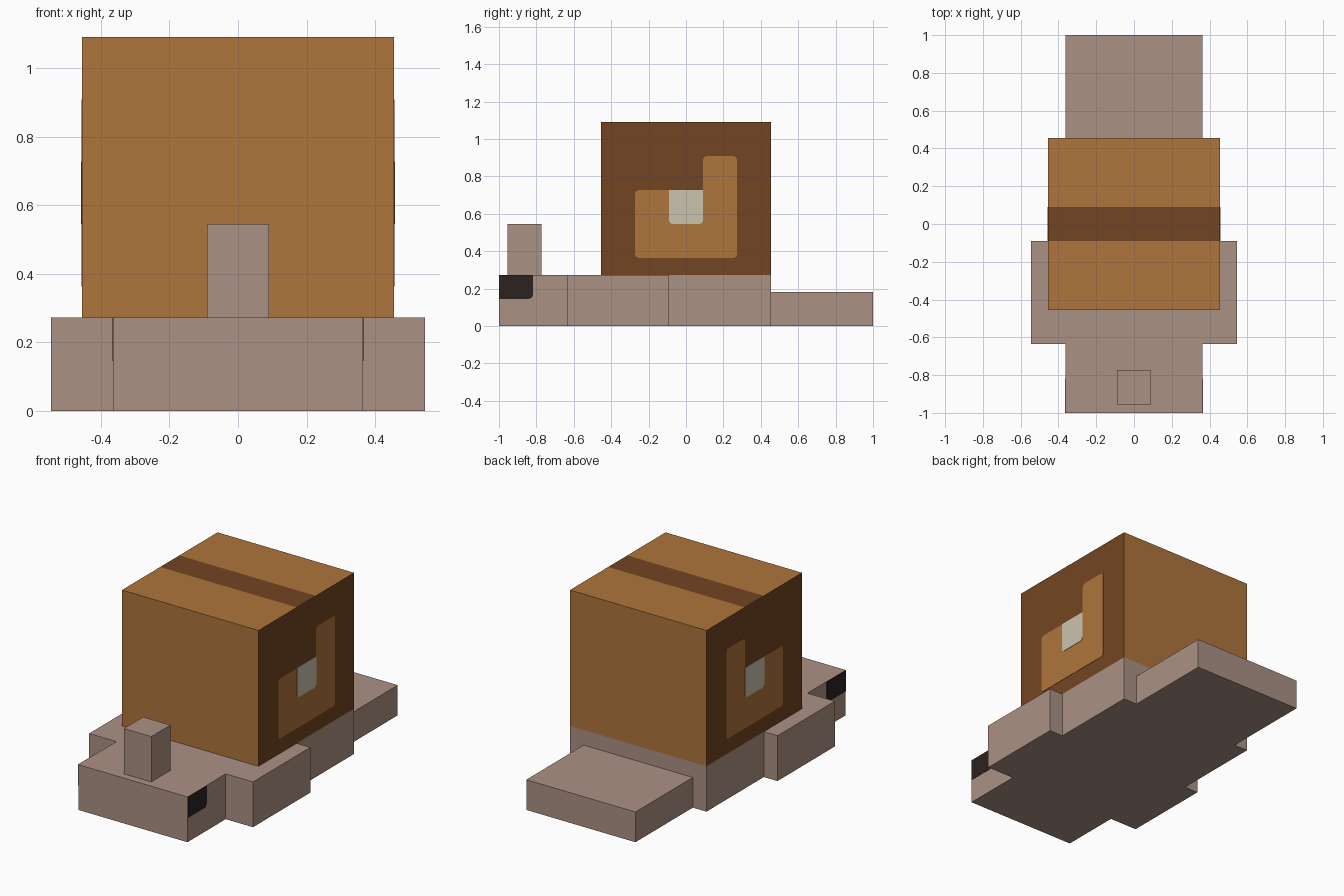
import bpy, bmesh

U = 1 / 11  # everything sits on an eleven-step grid

if "Cube" in bpy.data.objects:
    bpy.data.objects.remove(bpy.data.objects["Cube"], do_unlink=True)


def material(name, rgb):
    linear = [((c / 255 + 0.055) / 1.055) ** 2.4 for c in rgb]
    mat = bpy.data.materials.new(name)
    mat.use_nodes = True
    mat.diffuse_color = (*linear, 1)
    bsdf = next(n for n in mat.node_tree.nodes if n.type == 'BSDF_PRINCIPLED')
    bsdf.inputs["Base Color"].default_value = (*linear, 1)
    return mat


SKIN = material("pinkish grey skin", (171, 145, 132))
TAN = material("tan shell", (175, 117, 60))
BROWN = material("dark brown shell", (115, 69, 34))
CREAM = material("cream spiral centre", (203, 195, 174))
BLACK = material("black eye", (44, 34, 33))


def add_object(name, bm, *mats):
    bmesh.ops.recalc_face_normals(bm, faces=bm.faces)
    mesh = bpy.data.meshes.new(name)
    bm.to_mesh(mesh)
    bm.free()
    for mat in mats:
        mesh.materials.append(mat)
    obj = bpy.data.objects.new(name, mesh)
    bpy.context.collection.objects.link(obj)
    return obj


def box_mesh(x, y, z):
    """Box from (low, high) grid ranges."""
    bm = bmesh.new()
    bmesh.ops.create_cube(bm, size=1)
    for v in bm.verts:
        v.co = [(lo if c < 0 else hi) * U for c, (lo, hi) in zip(v.co, (x, y, z))]
    return bm


def prism_mesh(points, direction, rounded=()):
    """Extruded outline, with the listed corners rounded."""
    bm = bmesh.new()
    verts = [bm.verts.new(p) for p in points]
    bm.faces.new(verts)
    if rounded:
        bmesh.ops.bevel(bm, geom=[verts[i] for i in rounded], offset=0.022,
                        segments=4, profile=0.5, affect='VERTICES')
    caps = bmesh.ops.extrude_face_region(bm, geom=bm.faces[:])["geom"]
    bmesh.ops.translate(bm, vec=direction,
                        verts=[g for g in caps if isinstance(g, bmesh.types.BMVert)])
    return bm


# Body: stepped outline, mirrored across the middle
half = [(4, -11), (4, -7), (6, -7), (6, -1), (5, -1), (5, 5)]
outline = half + [(-x, y) for x, y in reversed(half)]
add_object("body", prism_mesh([(x * U, y * U, 0) for x, y in outline], (0, 0, 3 * U)), SKIN)

# Tail and feeler
add_object("tail", box_mesh((-4, 4), (5, 11), (0, 2)), SKIN)
add_object("feeler", box_mesh((-1, 1), (-10.5, -8.5), (3, 6)), SKIN)

# Shell: dark sides and a dark band cut across the top
bm = box_mesh((-5, 5), (-5, 5), (3, 12))
for y in (-U, U):
    bmesh.ops.bisect_plane(bm, geom=bm.verts[:] + bm.edges[:] + bm.faces[:],
                           plane_co=(0, y, 0), plane_no=(0, 1, 0))
bm.normal_update()
for f in bm.faces:
    band = f.normal.z > 0.5 and abs(f.calc_center_median().y) < U
    f.material_index = int(abs(f.normal.x) > 0.5 or band)
add_object("shell", bm, TAN, BROWN)


def side_plate(name, side, x, depth, outline, rounded, mat):
    points = [(side * x * U, y * U, z * U) for y, z in outline]
    add_object(f"{name}_{'left' if side > 0 else 'right'}",
               prism_mesh(points, (side * depth, 0, 0), rounded), mat)


# Painted spiral and eye on both sides
spiral = [(-3, 4), (3, 4), (3, 10), (1, 10), (1, 8), (-3, 8)]
centre = [(-1, 6), (1, 6), (1, 8), (-1, 8)]
eye = [(-11, 1.6), (-9, 1.6), (-9, 3), (-11, 3)]
for side in (1, -1):
    side_plate("spiral", side, 5, 0.002, spiral, (0, 1, 2, 3, 5), TAN)
    side_plate("spiral_centre", side, 5, 0.004, centre, (0, 1), CREAM)
    side_plate("eye", side, 4, 0.002, eye, (1,), BLACK)
